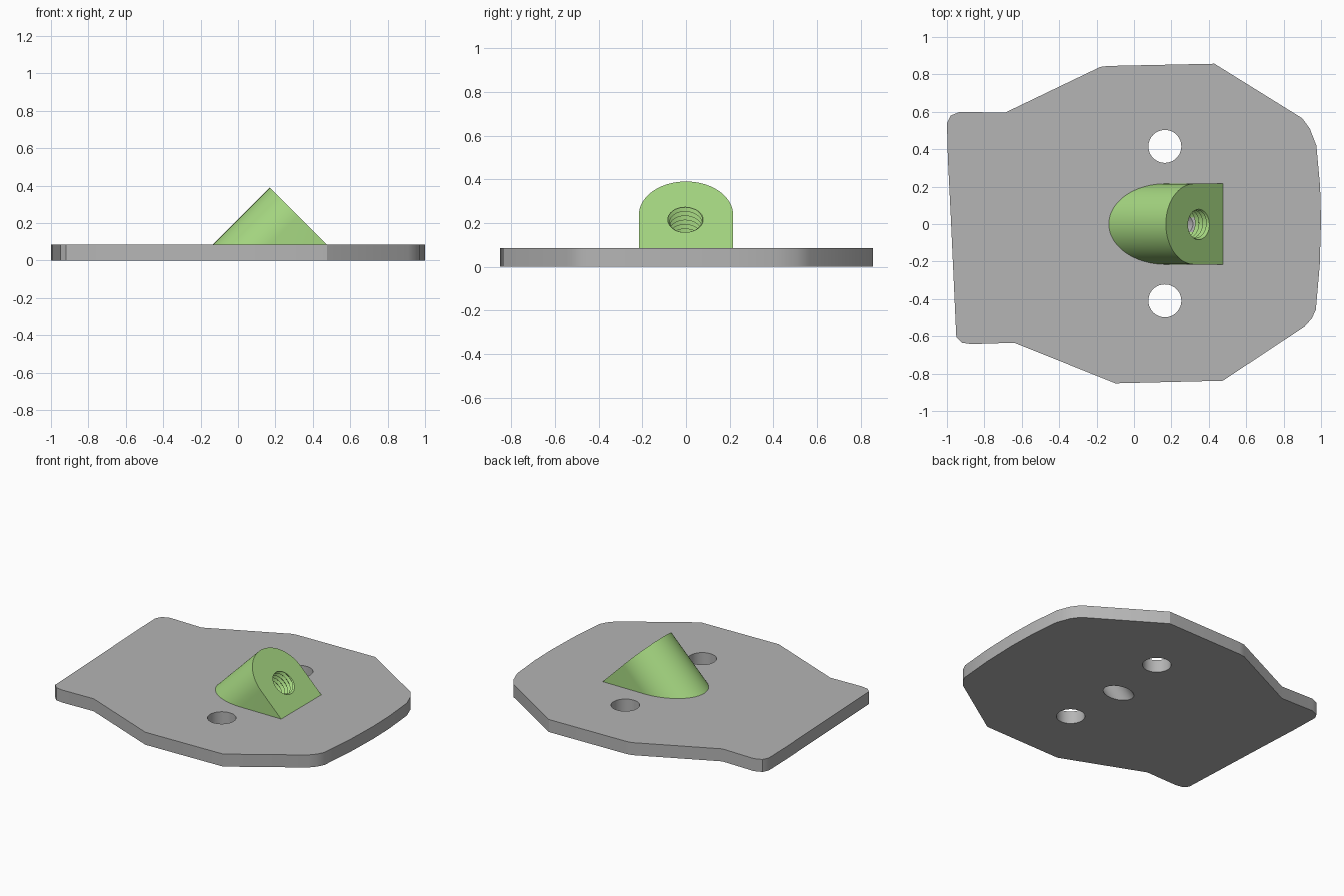
import bpy, bmesh, math
from mathutils import Matrix, Vector

if "Cube" in bpy.data.objects:
    bpy.data.objects.remove(bpy.data.objects["Cube"])

T = 0.085                      # plate thickness
R = 0.2155                     # half width of the boss
S = math.sqrt(0.5)
BORE = Vector((0.342, 0, 0.218))   # centre of the threaded hole on the sloped face


def material(name, color):
    m = bpy.data.materials.new(name)
    m.diffuse_color = (*color, 1)
    m.use_nodes = True
    m.node_tree.nodes["Principled BSDF"].inputs["Base Color"].default_value = m.diffuse_color
    return m


def make_object(name, bm, mat=None):
    bmesh.ops.recalc_face_normals(bm, faces=bm.faces[:])
    me = bpy.data.meshes.new(name)
    bm.to_mesh(me)
    bm.free()
    ob = bpy.data.objects.new(name, me)
    bpy.context.collection.objects.link(ob)
    if mat:
        me.materials.append(mat)
    return ob


def cylinder(name, r, depth, matrix):
    bm = bmesh.new()
    bmesh.ops.create_cone(bm, cap_ends=True, segments=48, radius1=r, radius2=r,
                          depth=depth, matrix=matrix)
    return make_object(name, bm)


def cut(ob, cutter):
    """Subtract the cutter, apply the result and remove the cutter."""
    cutter.hide_render = True
    mod = ob.modifiers.new("cut", 'BOOLEAN')
    mod.operation, mod.solver, mod.object = 'DIFFERENCE', 'EXACT', cutter
    bpy.ops.object.select_all(action='DESELECT')
    bpy.context.view_layer.objects.active = ob
    ob.select_set(True)
    bpy.ops.object.modifier_apply(modifier=mod.name)
    bpy.data.objects.remove(cutter)


def smooth(ob):
    bpy.ops.object.select_all(action='DESELECT')
    bpy.context.view_layer.objects.active = ob
    ob.select_set(True)
    bpy.ops.object.shade_smooth_by_angle(angle=math.radians(30))


gray = material("plate gray", (0.46, 0.46, 0.46))
green = material("boss green", (0.38, 0.68, 0.22))
tilt = Matrix.Translation(BORE) @ Matrix.Rotation(math.radians(45), 4, 'Y')

# Base plate
outline = [(-1, 0.54), (-0.98, 0.58), (-0.93, 0.6), (-0.69, 0.595), (-0.18, 0.84),
           (-0.14, 0.845), (0.43, 0.857), (0.9, 0.565), (0.94, 0.51), (0.975, 0.42),
           (0.995, 0.2), (1, 0.02), (0.993, -0.22), (0.972, -0.46), (0.95, -0.505),
           (0.91, -0.55), (0.475, -0.838), (-0.1, -0.852), (-0.64, -0.635),
           (-0.87, -0.642), (-0.92, -0.635), (-0.95, -0.605), (-0.98, 0.05),
           (-0.995, 0.35)]
bm = bmesh.new()
face = bm.faces.new([bm.verts.new((x, y, 0)) for x, y in outline])
ext = bmesh.ops.extrude_face_region(bm, geom=[face])
bmesh.ops.translate(bm, vec=(0, 0, T), verts=[v for v in ext["geom"]
                                              if isinstance(v, bmesh.types.BMVert)])
plate = make_object("base_plate", bm, gray)

# Two screw holes and the slanted bore through the plate
for y in (0.415, -0.41):
    cut(plate, cylinder("hole_cutter", 0.088, 0.5, Matrix.Translation((0.165, y, 0))))
cut(plate, cylinder("bore_cutter", 0.075, 1.2, tilt))

# Angled boss: U-shaped profile on the 45 degree face, run back down to the plate
N = 48
profile = [(-R, 0)] + [(-R * math.cos(math.pi * i / N), R + R * math.sin(math.pi * i / N))
                       for i in range(N + 1)] + [(R, 0)]
bm = bmesh.new()
top = [bm.verts.new((0.475 - u * S, y, T + u * S)) for y, u in profile]
low = [top[0]] + [bm.verts.new((v.co.x - v.co.z + T, v.co.y, T)) for v in top[1:-1]] + [top[-1]]
bm.faces.new(top)
bm.faces.new(low[::-1])
for i in range(len(top) - 1):
    bm.faces.new(list(dict.fromkeys((top[i], low[i], low[i + 1], top[i + 1]))))
boss = make_object("angled_boss", bm, green)

# Helical thread cutter: alternating crest and root rows, sheared by one pitch per turn
PITCH, ROWS, SEG = 0.028, 42, 48
bm = bmesh.new()
rows = []
for k in range(ROWS):
    r = 0.088 if k % 2 else 0.074
    ring = []
    for j in range(SEG):
        a = 2 * math.pi * j / SEG
        z = -0.46 + PITCH * (k / 2 + j / SEG)
        ring.append(bm.verts.new((r * math.cos(a), r * math.sin(a), z)))
    rows.append(ring)


def at(k, j):
    return rows[k][j] if j < SEG else rows[k + 2][0]


for k in range(ROWS - 1):
    for j in range(SEG):
        if j < SEG - 1 or k + 3 < ROWS:
            bm.faces.new((at(k, j), at(k, j + 1), at(k + 1, j + 1), at(k + 1, j)))
# close both helical ends with a fan
for rim, z in (([e for e in bm.edges if e.is_boundary and e.verts[0].co.z < 0], -0.5),
               ([e for e in bm.edges if e.is_boundary and e.verts[0].co.z > 0], 0.2)):
    c = bm.verts.new((0, 0, z))
    for e in rim:
        bm.faces.new((e.verts[0], e.verts[1], c))
bmesh.ops.transform(bm, matrix=tilt, verts=bm.verts[:])
cut(boss, make_object("thread_cutter", bm))

for ob in (plate, boss):
    smooth(ob)
